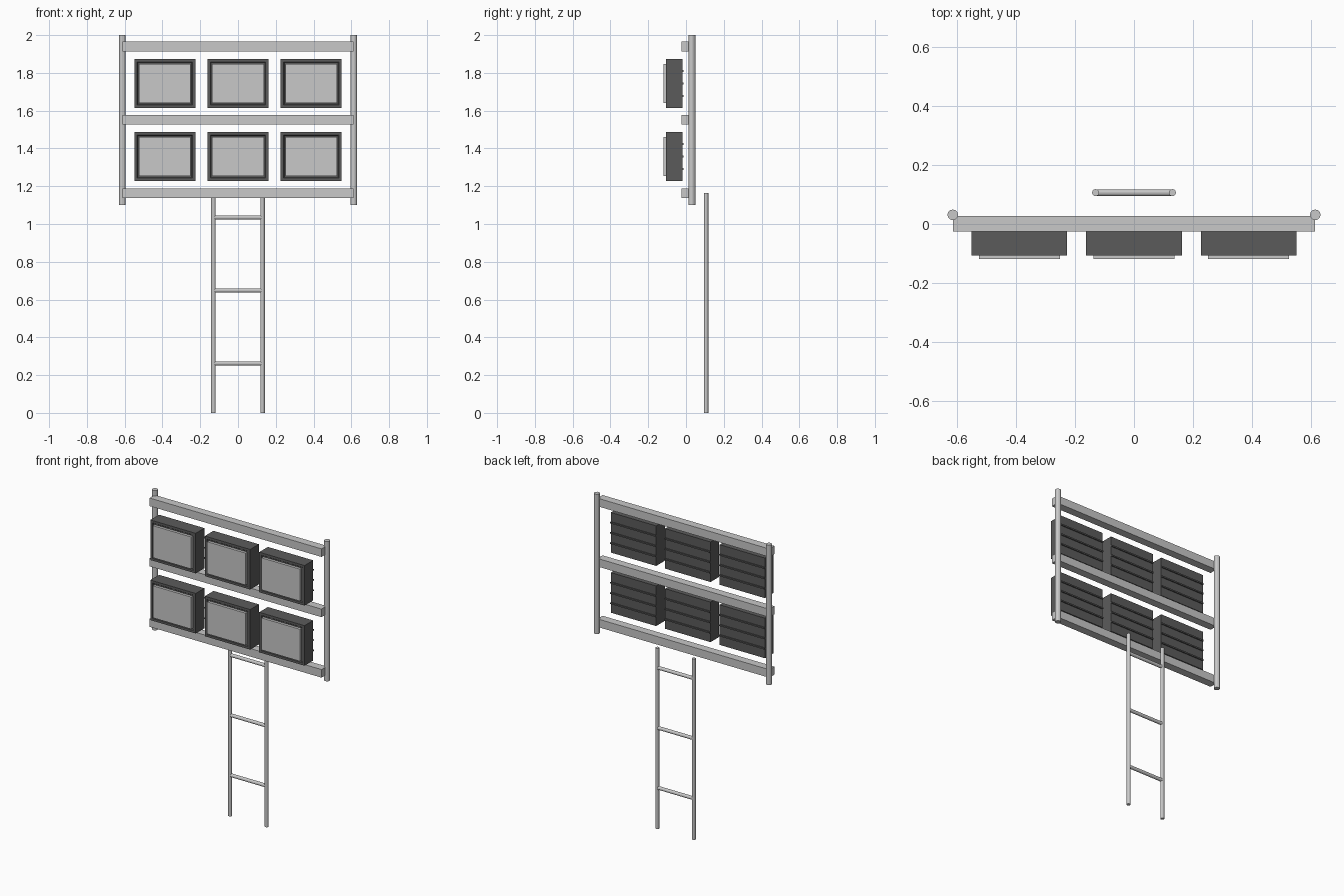
import bpy
import bmesh
from mathutils import Matrix, Vector

old = bpy.data.objects.get("Cube")
if old:
    bpy.data.objects.remove(old, do_unlink=True)


def material(name, level):
    mat = bpy.data.materials.new(name)
    mat.use_nodes = True
    colour = (level, level, level, 1)
    mat.diffuse_color = colour
    mat.node_tree.nodes["Principled BSDF"].inputs["Base Color"].default_value = colour
    return mat


metal = material("light grey metal", 0.58)
casing = material("dark grey casing", 0.105)


def finish(name, bm, *mats):
    mesh = bpy.data.meshes.new(name)
    bm.to_mesh(mesh)
    bm.free()
    for mat in mats:
        mesh.materials.append(mat)
    obj = bpy.data.objects.new(name, mesh)
    bpy.context.collection.objects.link(obj)
    return obj


def box(name, centre, size, mat):
    bm = bmesh.new()
    bmesh.ops.create_cube(bm, size=1, matrix=Matrix.Translation(centre) @ Matrix.Diagonal((*size, 1)))
    return finish(name, bm, mat)


def rod(name, start, end, radius, sides=12):
    start, end = Vector(start), Vector(end)
    axis = end - start
    turn = axis.to_track_quat("Z", "Y").to_matrix().to_4x4()
    bm = bmesh.new()
    bmesh.ops.create_cone(bm, cap_ends=True, segments=sides, radius1=radius, radius2=radius,
                          depth=axis.length, matrix=Matrix.Translation((start + end) / 2) @ turn)
    return finish(name, bm, metal)


def cabinet(name, x, z):
    """Casing with a shallow bevelled recess in its front face."""
    bm = bmesh.new()
    bmesh.ops.create_cube(bm, size=1, matrix=Matrix.Translation((x, -0.063, z))
                          @ Matrix.Diagonal((0.323, 0.088, 0.258, 1)))
    bm.normal_update()
    front = [f for f in bm.faces if f.normal.y < -0.9]
    bmesh.ops.inset_region(bm, faces=front, thickness=0.021)
    bmesh.ops.inset_region(bm, faces=front, thickness=0.006, depth=-0.006)
    return finish(name, bm, casing)


# Frame: two upright posts and three cross rails
for side, x in (("right", -0.613), ("left", 0.613)):
    rod(side + "_post", (x, 0.031, 1.10), (x, 0.031, 2), 0.018)
for level, z in (("bottom", 1.163), ("middle", 1.552), ("top", 1.94)):
    box(level + "_rail", (0, 0.001, z), (1.224, 0.052, 0.052), metal)

# Two rows of three boxes, each with a front panel and ribs on the back
for row, z in (("lower", 1.357), ("upper", 1.744)):
    for column, x in (("right", -0.3875), ("middle", 0), ("left", 0.3875)):
        place = row + "_" + column
        cabinet(place + "_cabinet", x, z)
        box(place + "_panel", (x, -0.109, z), (0.273, 0.018, 0.206), metal)
        for i in (-1, 0, 1):
            box(f"{place}_back_rib_{i + 2}", (x, -0.016, z + i * 0.066), (0.321, 0.008, 0.009), casing)

# Ladder behind the frame
for side, x in (("right", -0.13), ("left", 0.13)):
    rod(side + "_ladder_rail", (x, 0.106, 0), (x, 0.106, 1.163), 0.012)
for i, z in enumerate((0.262, 0.648, 1.035)):
    rod(f"ladder_rung_{i + 1}", (-0.13, 0.106, z), (0.13, 0.106, z), 0.011)
